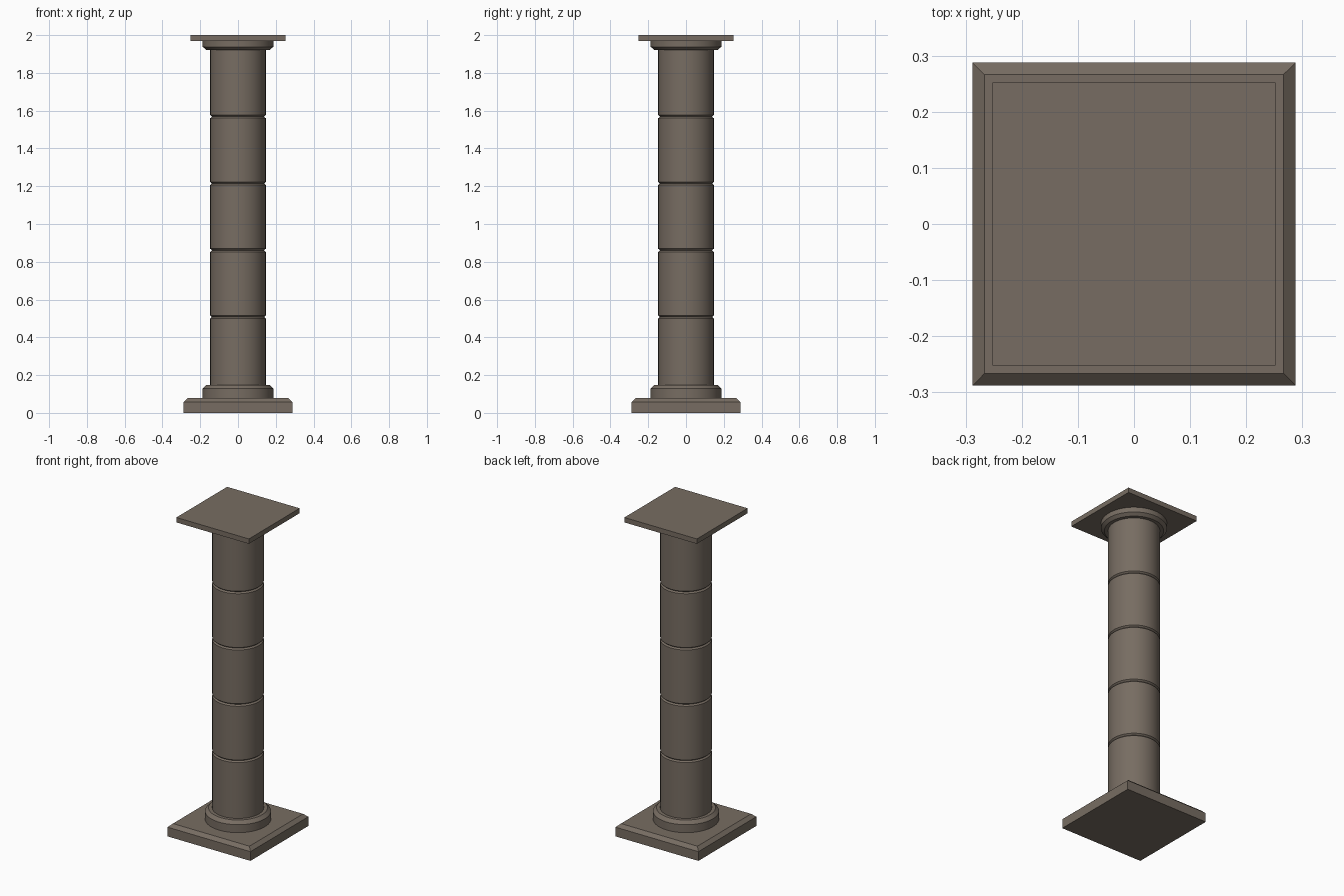
import bpy, bmesh, math

if "Cube" in bpy.data.objects:
    bpy.data.objects.remove(bpy.data.objects["Cube"])

stone = bpy.data.materials.new("grey_brown_stone")
stone.diffuse_color = (0.185, 0.152, 0.122, 1)
stone.use_nodes = True
stone.node_tree.nodes["Principled BSDF"].inputs["Base Color"].default_value = stone.diffuse_color


def loft(name, profile, sides, smooth):
    """Stack rings of (radius, z) into a closed solid; 4 sides gives a square slab."""
    bm = bmesh.new()
    rings = []
    for r, z in profile:
        k, off = (math.sqrt(2), math.pi / 4) if sides == 4 else (1, 0)
        rings.append([bm.verts.new((r * k * math.cos(off + math.tau * i / sides),
                                    r * k * math.sin(off + math.tau * i / sides), z))
                      for i in range(sides)])
    for a, b in zip(rings, rings[1:]):
        for i in range(sides):
            j = (i + 1) % sides
            bm.faces.new((a[i], a[j], b[j], b[i]))
    bm.faces.new(rings[0][::-1])
    bm.faces.new(rings[-1])
    mesh = bpy.data.meshes.new(name)
    bm.to_mesh(mesh)
    bm.free()
    mesh.materials.append(stone)
    ob = bpy.data.objects.new(name, mesh)
    bpy.context.collection.objects.link(ob)
    if smooth:
        bpy.ops.object.select_all(action='DESELECT')
        ob.select_set(True)
        bpy.context.view_layer.objects.active = ob
        bpy.ops.object.shade_smooth_by_angle(angle=math.radians(25))
    return ob


# square plinth with chamfered top edge
loft("plinth", [(0.288, 0), (0.288, 0.058), (0.266, 0.078)], 4, False)

# round base moulding
loft("base_ring", [(0.188, 0.078), (0.188, 0.128), (0.168, 0.148)], 64, True)

# shaft of five drums with V grooves at the joints
z0, pitch, bevel = 0.148, 0.3545, 0.008
shaft = [(0.147, z0)]
for i in range(1, 5):
    z = 0.154 + 0.3535 * i
    shaft += [(0.147, z - bevel), (0.138, z), (0.147, z + bevel)]
shaft += [(0.147, 1.924)]
loft("drum_shaft", shaft, 64, True)

# round capital moulding, chamfered underneath
loft("capital_ring", [(0.168, 1.922), (0.187, 1.938), (0.187, 1.969)], 64, True)

# square top slab
loft("top_slab", [(0.252, 1.969), (0.252, 2.0)], 4, False)
